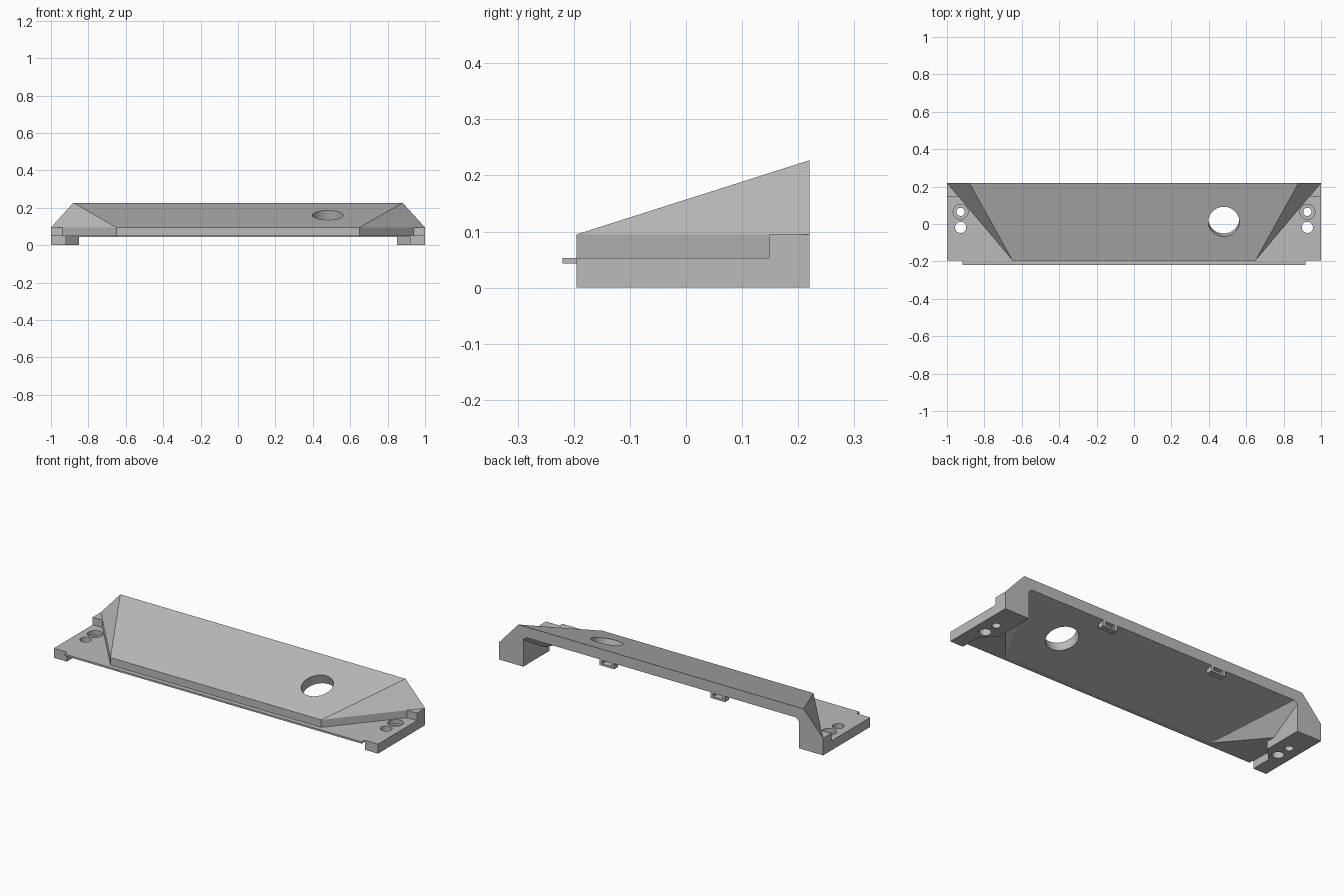
import bpy, bmesh, math
from mathutils import Matrix, Vector

if "Cube" in bpy.data.objects:
    bpy.data.objects.remove(bpy.data.objects["Cube"], do_unlink=True)

GREY = (0.5, 0.5, 0.5, 1)
grey = bpy.data.materials.new("plain grey")
grey.use_nodes = True
grey.diffuse_color = GREY
grey.node_tree.nodes["Principled BSDF"].inputs["Base Color"].default_value = GREY


def finish(name, bm):
    bmesh.ops.recalc_face_normals(bm, faces=bm.faces)
    mesh = bpy.data.meshes.new(name)
    bm.to_mesh(mesh)
    bm.free()
    mesh.materials.append(grey)
    obj = bpy.data.objects.new(name, mesh)
    bpy.context.collection.objects.link(obj)
    return obj


def hull(name, points, mirror=True):
    """Convex solid around the points, mirrored across x when asked."""
    bm = bmesh.new()
    for x, y, z in points:
        bm.verts.new((x, y, z))
        if mirror:
            bm.verts.new((-x, y, z))
    bmesh.ops.convex_hull(bm, input=bm.verts)
    bmesh.ops.dissolve_limit(bm, angle_limit=0.002, verts=bm.verts, edges=bm.edges)
    return finish(name, bm)


def box(name, xs, ys, zs):
    return hull(name, [(x, y, z) for x in xs for y in ys for z in zs], False)


def rod(name, centre, radius, length, tilt=0.0):
    bm = bmesh.new()
    bmesh.ops.create_cone(bm, cap_ends=True, segments=48, radius1=radius, radius2=radius,
                          depth=length,
                          matrix=Matrix.Translation(Vector(centre)) @ Matrix.Rotation(tilt, 4, "X"))
    return finish(name, bm)


def combine(target, tool, operation):
    mod = target.modifiers.new("cut", "BOOLEAN")
    mod.operation = operation
    mod.solver = "EXACT"
    mod.object = tool
    bpy.context.view_layer.objects.active = target
    bpy.ops.object.modifier_apply(modifier=mod.name)
    bpy.data.objects.remove(tool, do_unlink=True)


FRONT, BACK = -0.195, 0.22
PLATE_LOW, PLATE_TOP, RIM = 0.043, 0.053, 0.095

# Base slab, sloped cover with slanted ends, corner blocks and front lip
body = box("sloped_cover", (-1, 1), (FRONT, BACK), (0, PLATE_TOP))
combine(body, hull("wedge", [(0.65, FRONT, RIM), (0.88, BACK, 0.227), (1, BACK, RIM),
                             (0.65, FRONT, PLATE_LOW), (1, BACK, PLATE_LOW)]), "UNION")
for side in (-1, 1):
    combine(body, box("corner", (0.9 * side, side), (0.148, BACK), (0, RIM)), "UNION")
combine(body, box("lip", (-0.917, 0.917), (-0.22, -0.15), (PLATE_LOW, PLATE_TOP)), "UNION")

# Hollow underside between the feet, following the cover
combine(body, box("gap", (-0.85, 0.85), (-0.3, 0.3), (-0.1, PLATE_LOW)), "DIFFERENCE")
combine(body, hull("front_gap", [(x, y, z) for z in (-0.1, PLATE_LOW)
                                 for x, y in ((0.92, -0.3), (0.92, -0.08), (0.85, -0.01))]),
        "DIFFERENCE")
combine(body, hull("cavity", [(0.65, FRONT, PLATE_LOW), (0.85, 0.042, PLATE_LOW),
                              (0.843, 0.25, 0.176), (0.85, 0.25, 0.17),
                              (0.65, FRONT, 0.02), (0.85, 0.042, 0.02), (0.85, 0.25, 0.02)]),
        "DIFFERENCE")

# Large round opening, square to the slope
slope = math.atan2(0.132, BACK - FRONT)
combine(body, rod("opening", (0.48, 0.013, 0.16), 0.083, 0.2, slope), "DIFFERENCE")

# Screw holes in each foot: one plain, one counterbored
for side in (-1, 1):
    x = 0.927 * side
    combine(body, rod("plain_hole", (x, -0.018, 0), 0.03, 0.3), "DIFFERENCE")
    combine(body, rod("screw_hole", (x, 0.065, 0), 0.022, 0.3), "DIFFERENCE")
    combine(body, rod("counterbore", (x, 0.065, 0.075), 0.04, 0.09), "DIFFERENCE")

# Small loops under the rear edge
for label, x in (("left", 0.335), ("right", -0.35)):
    loop = box(label + "_rear_loop", (x - 0.045, x + 0.045), (0.185, BACK), (0.135, 0.172))
    combine(loop, box("slot", (x - 0.028, x + 0.028), (0.1, 0.3), (0.146, 0.164)), "DIFFERENCE")

# Rounded hole walls, crisp edges elsewhere
bpy.ops.object.select_all(action="DESELECT")
body.select_set(True)
bpy.context.view_layer.objects.active = body
bpy.ops.object.shade_smooth_by_angle(angle=math.radians(12))
